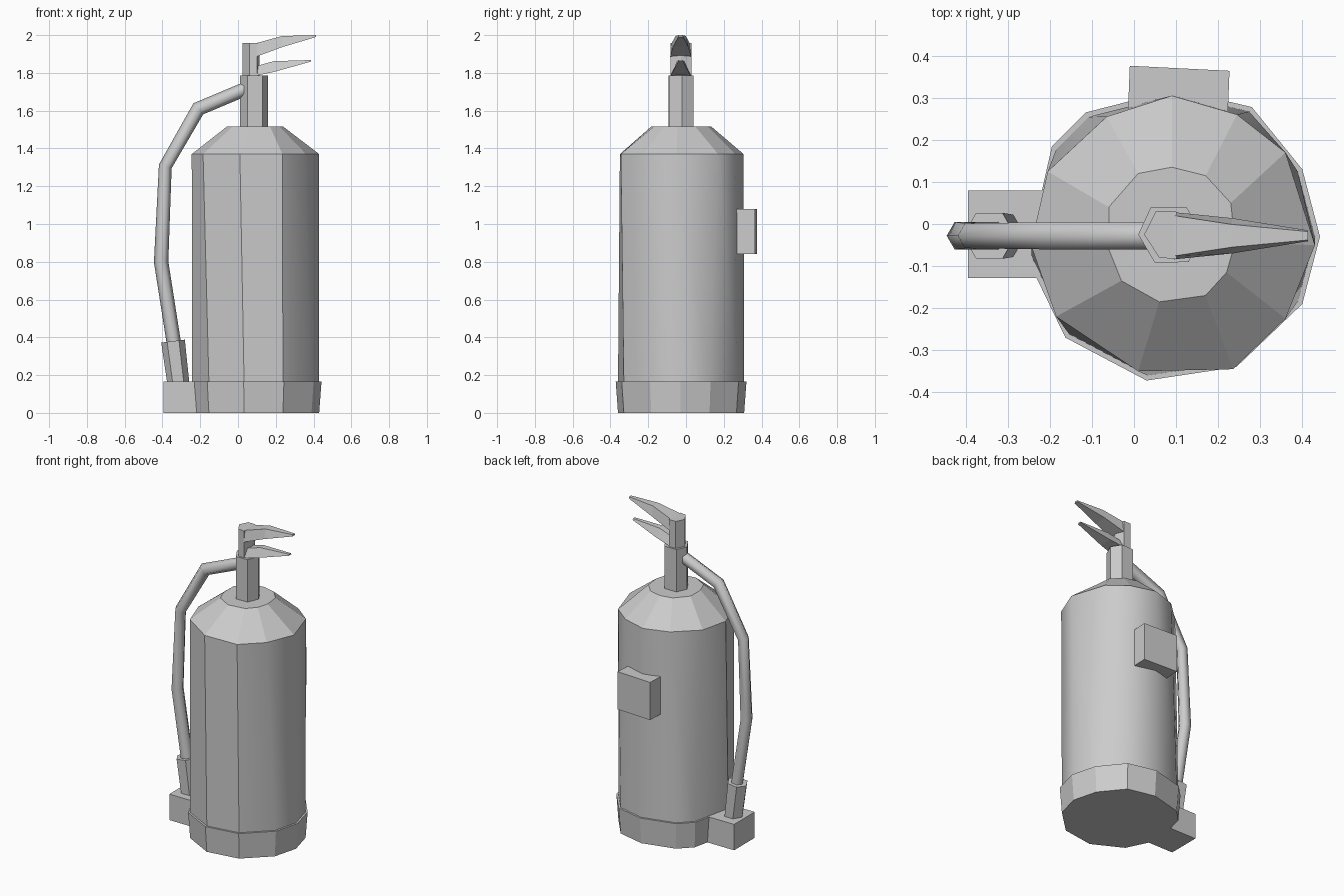
import bpy, bmesh, math
from mathutils import Vector

if "Cube" in bpy.data.objects:
    bpy.data.objects.remove(bpy.data.objects["Cube"])


def loft(name, rings, smooth=None):
    """Skin a closed solid through rings of equal point count."""
    bm = bmesh.new()
    vs = [[bm.verts.new(p) for p in r] for r in rings]
    n = len(vs[0])
    for a, b in zip(vs, vs[1:]):
        for i in range(n):
            j = (i + 1) % n
            bm.faces.new((a[i], a[j], b[j], b[i]))
    bm.faces.new(vs[0][::-1])
    bm.faces.new(vs[-1])
    bmesh.ops.recalc_face_normals(bm, faces=bm.faces)
    me = bpy.data.meshes.new(name)
    bm.to_mesh(me)
    bm.free()
    ob = bpy.data.objects.new(name, me)
    bpy.context.collection.objects.link(ob)
    if smooth:
        bpy.ops.object.select_all(action='DESELECT')
        ob.select_set(True)
        bpy.context.view_layer.objects.active = ob
        bpy.ops.object.shade_smooth_by_angle(angle=math.radians(smooth))
    return ob


def level(outline, z, s=1.0, c=(0.093, -0.027)):
    """Outline at height z, scaled about the tank axis."""
    return [(c[0] + (x - c[0]) * s, c[1] + (y - c[1]) * s, z) for x, y in outline]


def tube(name, path, radii, y, sides=6, smooth=None):
    """Mitred tube along a path of (x, z) points in a plane of constant y."""
    pts = [Vector(p) for p in path]
    rings = []
    for i, p in enumerate(pts):
        d0 = (p - pts[max(i - 1, 0)]).normalized()
        d1 = (pts[min(i + 1, len(pts) - 1)] - p).normalized()
        t = (d0 + d1).normalized()
        k = t.dot(d1 if d1.length else d0)
        nrm = Vector((-t.y, t.x)) / k
        ring = []
        for a in range(sides):
            ang = 2 * math.pi * a / sides
            q = p + nrm * radii[i] * math.cos(ang)
            ring.append((q.x, y + radii[i] * math.sin(ang), q.y))
        rings.append(ring)
    return loft(name, rings, smooth)


def lever(name, sections, y=-0.028):
    """Tapering handle; sections are x, bottom z, top z, bottom and top half widths."""
    return loft(name, [[(x, y - b, z0), (x, y + b, z0), (x, y + t, z1), (x, y - t, z1)]
                       for x, z0, z1, b, t in sections])


# irregular outlines of the tank
BASE = [(0.10, 0.32), (0.28, 0.278), (0.40, 0.13), (0.442, -0.03), (0.40, -0.19),
        (0.243, -0.34), (0.03, -0.372), (-0.163, -0.27), (-0.255, -0.08),
        (-0.195, 0.185), (-0.115, 0.265)]
RIM = [(0.09, 0.305), (0.245, 0.26), (0.36, 0.17), (0.43, -0.05), (0.36, -0.225),
       (0.235, -0.345), (0.01, -0.35), (-0.185, -0.22), (-0.245, -0.05),
       (-0.205, 0.125), (-0.065, 0.255)]
DISC = [(0.09, 0.135), (0.17, 0.115), (0.23, 0.05), (0.24, -0.045), (0.22, -0.115),
        (0.17, -0.17), (0.06, -0.185), (-0.03, -0.135), (-0.06, -0.06),
        (-0.06, 0.04), (0.01, 0.12)]
NECK = [(0.04, 0.04), (0.125, 0.04), (0.16, -0.02), (0.13, -0.09), (0.05, -0.093),
        (0.01, -0.025)]
GRIP = [(0.052, 0.03), (0.10, 0.03), (0.115, -0.027), (0.10, -0.083), (0.06, -0.08),
        (0.024, -0.025)]

# tank
loft("base_ring", [level(BASE, 0, 0.965), level(BASE, 0.165)])
loft("tank_body", [level(BASE, 0.16, 0.965), level(RIM, 1.37)], 35)
loft("tank_shoulder", [level(RIM, 1.37), level(DISC, 1.515)])

# valve and levers
loft("valve_neck", [level(NECK, 1.51), level(NECK, 1.785)])
loft("lever_block", [level(GRIP, 1.78), level(GRIP, 1.957)])
lever("upper_lever", [(0.095, 1.885, 1.957, 0.056, 0.048), (0.233, 1.936, 1.995, 0.042, 0.027),
                      (0.413, 1.99, 2.0, 0.013, 0.01)])
lever("lower_lever", [(0.095, 1.785, 1.836, 0.054, 0.03), (0.19, 1.805, 1.862, 0.042, 0.02),
                      (0.387, 1.86, 1.868, 0.013, 0.009)])

# hose and its nozzle
tube("hose", [(0.04, 1.715), (-0.21, 1.61), (-0.385, 1.305), (-0.407, 0.8), (-0.335, 0.34)],
     [0.037, 0.037, 0.034, 0.038, 0.038], -0.028, 6, 65)
tube("nozzle_sleeve", [(-0.344, 0.38), (-0.315, 0.15)], [0.063, 0.058], -0.028, 6)

# nozzle holder and rear wall bracket
HOLDER = [(-0.395, -0.128), (-0.19, -0.128), (-0.19, 0.08), (-0.395, 0.08)]
loft("nozzle_holder", [level(HOLDER, 0), level(HOLDER, 0.165)])
BRACKET = [(-0.015, 0.25), (0.222, 0.24), (0.227, 0.364), (-0.01, 0.376)]
loft("wall_bracket", [level(BRACKET, 0.84), level(BRACKET, 1.08)])
